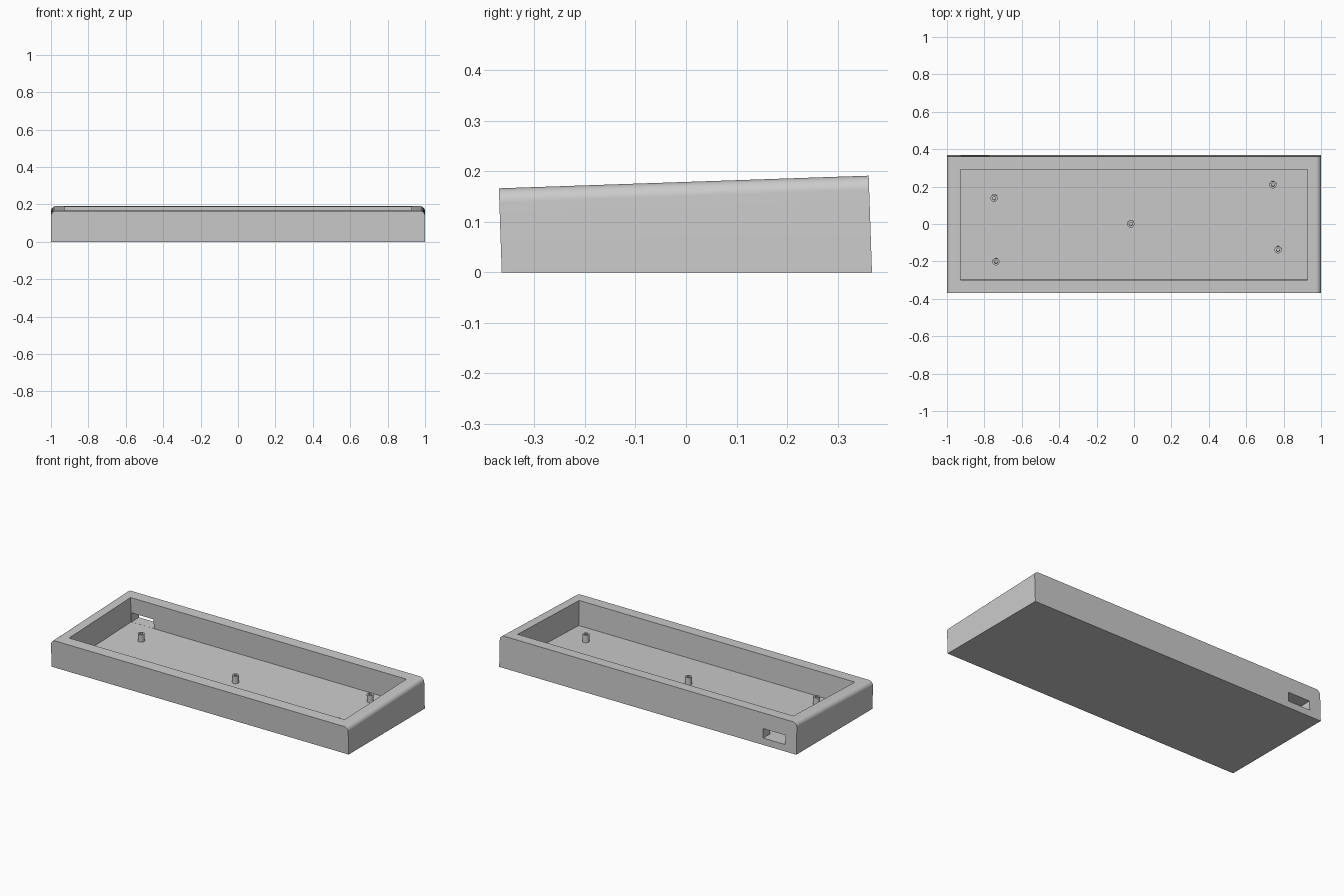
import bpy, bmesh, math
from mathutils import Matrix, Vector

if "Cube" in bpy.data.objects:
    bpy.data.objects.remove(bpy.data.objects["Cube"], do_unlink=True)

TILT = Matrix.Rotation(math.radians(1.96), 4, 'X')
FRONT, BACK, TOP, FLOOR, ROUND = -0.3643, 0.3677, 0.1786, 0.028, 0.028

grey = bpy.data.materials.new("light_grey")
grey.use_nodes = True
grey.diffuse_color = (0.6, 0.6, 0.6, 1)
grey.node_tree.nodes["Principled BSDF"].inputs["Base Color"].default_value = (0.6, 0.6, 0.6, 1)


def make(name, bm):
    """Turn a bmesh into a grey object."""
    bmesh.ops.recalc_face_normals(bm, faces=bm.faces)
    mesh = bpy.data.meshes.new(name)
    bm.to_mesh(mesh)
    bm.free()
    mesh.materials.append(grey)
    obj = bpy.data.objects.new(name, mesh)
    bpy.context.collection.objects.link(obj)
    return obj


def activate(obj):
    bpy.ops.object.select_all(action='DESELECT')
    obj.select_set(True)
    bpy.context.view_layer.objects.active = obj


def carve(obj, low, high):
    """Cut a tilted box out of obj."""
    low, high = Vector(low), Vector(high)
    bm = bmesh.new()
    bmesh.ops.create_cube(bm, size=1, matrix=TILT @ Matrix.Translation((low + high) / 2)
                          @ Matrix.Diagonal((*(high - low), 1)))
    cutter = make("cutter", bm)
    cutter.hide_render = True
    mod = obj.modifiers.new("carve", 'BOOLEAN')
    mod.operation, mod.solver, mod.object = 'DIFFERENCE', 'EXACT', cutter
    activate(obj)
    bpy.ops.object.modifier_apply(modifier=mod.name)
    bpy.data.objects.remove(cutter, do_unlink=True)


# Case body: profile with rounded shoulders, extruded front to back, tilted, cut flat below
outline = [(-1, -0.1), (1, -0.1)]
for side, start in ((1, 0), (-1, 90)):
    for i in range(11):
        a = math.radians(start + 9 * i)
        outline.append((side * (1 - ROUND) + ROUND * math.cos(a), TOP - ROUND + ROUND * math.sin(a)))
bm = bmesh.new()
face = bm.faces.new([bm.verts.new((x, FRONT, z)) for x, z in outline])
new = bmesh.ops.extrude_face_region(bm, geom=[face])["geom"]
bmesh.ops.translate(bm, vec=(0, BACK - FRONT, 0),
                    verts=[v for v in new if isinstance(v, bmesh.types.BMVert)])
bmesh.ops.transform(bm, matrix=TILT, verts=bm.verts)
cut = bmesh.ops.bisect_plane(bm, geom=bm.verts[:] + bm.edges[:] + bm.faces[:],
                             plane_co=(0, 0, 0), plane_no=(0, 0, 1), clear_inner=True)
bmesh.ops.holes_fill(bm, edges=[e for e in cut["geom_cut"] if isinstance(e, bmesh.types.BMEdge)])
case = make("case", bm)

# Open tray and the port slot through the back wall
carve(case, (-0.928, -0.293, FLOOR), (0.928, 0.299, 0.4))
carve(case, (-0.924, 0.25, FLOOR + 0.0005), (-0.775, 0.45, 0.085))
activate(case)
bpy.ops.object.shade_smooth_by_angle(angle=math.radians(30))

# Hollow screw posts standing on the tray floor
posts = {"back_right": (-0.748, 0.14), "back_left": (0.743, 0.212), "middle": (-0.017, 0.002),
         "front_right": (-0.738, -0.2), "front_left": (0.77, -0.136)}
for place, (x, y) in posts.items():
    bm = bmesh.new()
    low, high = FLOOR - 0.001, FLOOR + 0.045
    ring = [bm.verts.new((r, 0, z)) for r, z in
            ((0.009, low), (0.019, low), (0.019, high), (0.009, high))]
    edges = [bm.edges.new((ring[i], ring[(i + 1) % 4])) for i in range(4)]
    bmesh.ops.spin(bm, geom=ring + edges, cent=(0, 0, 0), axis=(0, 0, 1),
                   angle=math.tau, steps=28, use_merge=True)
    bmesh.ops.remove_doubles(bm, verts=bm.verts, dist=0.0001)
    bmesh.ops.transform(bm, matrix=TILT @ Matrix.Translation((x, y, 0)), verts=bm.verts)
    post = make(place + "_screw_post", bm)
    activate(post)
    bpy.ops.object.shade_smooth_by_angle(angle=math.radians(30))
